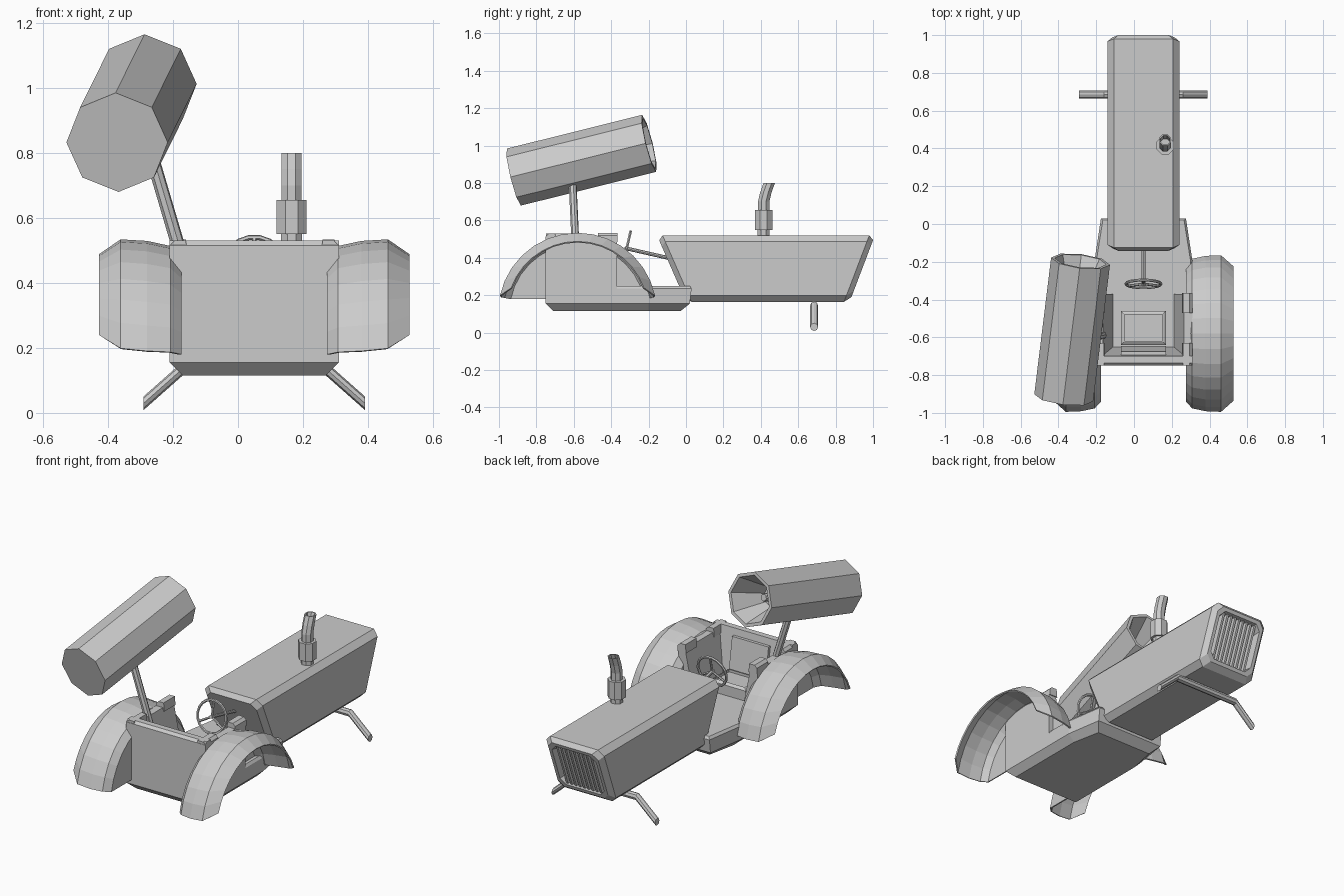
import bpy, bmesh
from math import sin, cos, pi, radians
from mathutils import Vector

if "Cube" in bpy.data.objects:
    bpy.data.objects.remove(bpy.data.objects["Cube"])

CX = 0.05  # tractor centre line; coordinates below are relative to it


def loft(name, rings, caps=(True, True), closed=True, mirror=False, thick=0):
    """Skin a list of equal-length vertex rings."""
    bm = bmesh.new()
    vs = [[bm.verts.new(p) for p in r] for r in rings]
    n = len(vs[0])
    for a, b in zip(vs, vs[1:]):
        for i in range(n if closed else n - 1):
            j = (i + 1) % n
            bm.faces.new((a[i], a[j], b[j], b[i]))
    if caps[0]:
        bm.faces.new(vs[0][::-1])
    if caps[1]:
        bm.faces.new(vs[-1])
    bmesh.ops.recalc_face_normals(bm, faces=bm.faces)
    me = bpy.data.meshes.new(name)
    bm.to_mesh(me)
    bm.free()
    ob = bpy.data.objects.new(name, me)
    ob.location.x = CX
    bpy.context.collection.objects.link(ob)
    if thick:
        s = ob.modifiers.new("Solidify", 'SOLIDIFY')
        s.thickness, s.offset = thick, 0
    if mirror:
        ob.modifiers.new("Mirror", 'MIRROR')
    return ob


def prism_x(name, yz, x0, x1, **k):
    return loft(name, [[(x, y, z) for y, z in yz] for x in (x0, x1)], **k)


def prism_y(name, xz, y0, y1, **k):
    return loft(name, [[(x, y, z) for x, z in xz] for y in (y0, y1)], **k)


def tube(name, pts, radii, direction=None, sides=8, phase=0.0):
    """Round section along points; rings face a fixed direction."""
    pts = [Vector(p) for p in pts]
    d = Vector(direction) if direction else pts[-1] - pts[0]
    q = d.to_track_quat('Z', 'Y')
    rings = []
    for p, r in zip(pts, radii):
        rings.append([p + q @ Vector((r * cos(2 * pi * i / sides + phase),
                                      r * sin(2 * pi * i / sides + phase), 0))
                      for i in range(sides)])
    return loft(name, rings)


# Hood: chamfered section between slanted front and back planes, with grille recess
def front(z):
    return 0.875 + 0.38 * (z - 0.165)


def back(z):
    return -0.437 * (z - 0.165)


def octo(inset, plane, dy, c=0.033):
    w, z0, z1 = 0.19 - inset, 0.165 + inset, 0.52 - inset
    pts = [(w, z0 + c), (w, z1 - c), (w - c, z1), (c - w, z1),
           (-w, z1 - c), (-w, z0 + c), (c - w, z0), (w - c, z0)]
    return [(x, plane(z) + dy, z) for x, z in pts]


loft("hood", [octo(0.027, back, 0), octo(0, back, 0.03), octo(0, front, -0.03),
              octo(0.025, front, 0), octo(0.045, front, 0), octo(0.05, front, -0.05)])
for i in range(9):
    x = -0.112 + 0.028 * i
    yz = [(front(z) + d, z) for z, d in ((0.215, -0.05), (0.215, -0.01), (0.47, -0.01), (0.47, -0.05))]
    prism_x("grille_slat", yz, x - 0.006, x + 0.006)

# Exhaust with muffler and open bent pipe
ex, ey = 0.115, 0.415
tube("exhaust", [(ex, ey + d, z) for d, z in
                 ((0, .50), (0, .55), (0, .55), (0, .655), (0, .655), (0, .70), (.012, .75),
                  (.03, .80), (.03, .80), (.012, .75))],
     [.035, .035, .05, .05, .033, .033, .033, .033, .026, .026], (0, 0, 1), phase=pi / 8)

# Front axle with drooping ends
tube("front_axle", [(-.34, .685, .03), (-.21, .685, .145), (.21, .685, .145), (.34, .685, .03)],
     [.021] * 4, (1, 0, 0))


# Floor pan with tapered underside
def plan(w, y0, y1, z):
    return [(w, y0, z), (w, -.20, z), (w - .035, y1, z), (.035 - w, y1, z), (-w, -.20, z), (-w, y0, z)]


loft("floor_pan", [plan(.22, -.71, -.03, .115), plan(.26, -.75, .02, .155),
                   plan(.26, -.75, .03, .235), plan(.25, -.74, .02, .25)])

# Cockpit walls, corner posts and armrests
prism_x("rear_wall", [(-.75, .16), (-.75, .515), (-.735, .53), (-.70, .53), (-.65, .24)], -.26, .26)
prism_y("side_wall", [(.26, .16), (.26, .505), (.215, .505), (.16, .24)], -.749, -.37, mirror=True)
top = [(.26, .48), (.26, .515), (.245, .53), (.21, .53), (.205, .48)]
prism_y("rear_corner", top, -.749, -.63, mirror=True)
prism_y("armrest", [(x, z + .004) for x, z in top], -.47, -.365, mirror=True)


# Seat cushion with raised rim, and backrest
def rect(w, y0, y1, z):
    return [(-w, y0, z), (w, y0, z), (w, y1, z), (-w, y1, z)]


loft("seat", [rect(.12, -.64, -.46, .24), rect(.12, -.64, -.46, .31), rect(.105, -.625, -.475, .32),
              rect(.1, -.62, -.48, .32), rect(.1, -.62, -.48, .305)])
prism_x("backrest", [(-.68, .30), (-.71, .49), (-.675, .49), (-.645, .30)], -.12, .12)

# Steering wheel, spokes and column
hub = Vector((0, -.317, .45))
axis = Vector((0, .97, -.22)).normalized()
q = axis.to_track_quat('Z', 'Y')
bpy.ops.mesh.primitive_torus_add(major_segments=18, minor_segments=6, major_radius=.093, minor_radius=.008,
                                 location=hub + Vector((CX, 0, 0)), rotation=q.to_euler())
bpy.context.object.name = "steering_wheel"
for i in range(3):
    a = 2 * pi * i / 3 + pi / 2
    tube("steering_spoke", [hub, hub + q @ Vector((.09 * cos(a), .09 * sin(a), 0))], [.007] * 2, sides=6)
tube("steering_column", [hub - axis * .012, hub + axis * .25], [.01] * 2)

# Rear fenders: section (x, radius, start angle) swept over an arc, closed by an inner plate
section = [(.475, .375, 20), (.41, .42, 12), (.33, .415, 11), (.26, .40, 11), (.228, .365, 11)]
N = 14
rings = []
for x, r, a0 in section:
    ring = []
    for i in range(N + 1):
        a = radians(a0 + (180 - 2 * a0) * i / N)
        ring.append((x, -.58 + r * cos(a), .11 + r * sin(a)))
    rings.append(ring)
loft("rear_fender", rings, caps=(False, True), closed=False, mirror=True, thick=.008)

# Tilted drum with funnel-shaped open end, on its pole
p0, p1 = Vector((-.422, -.92, .832)), Vector((-.333, -.197, 1.012))
d = p1 - p0
tube("drum", [p0 + d * t for t in (0, 1, 1, .75, .75, .85)],
     [.157, .157, .138, .06, .03, .02], tuple(d))
tube("drum_pole", [(-.215, -.59, .45), (-.33, -.608, .84)], [.021] * 2)
